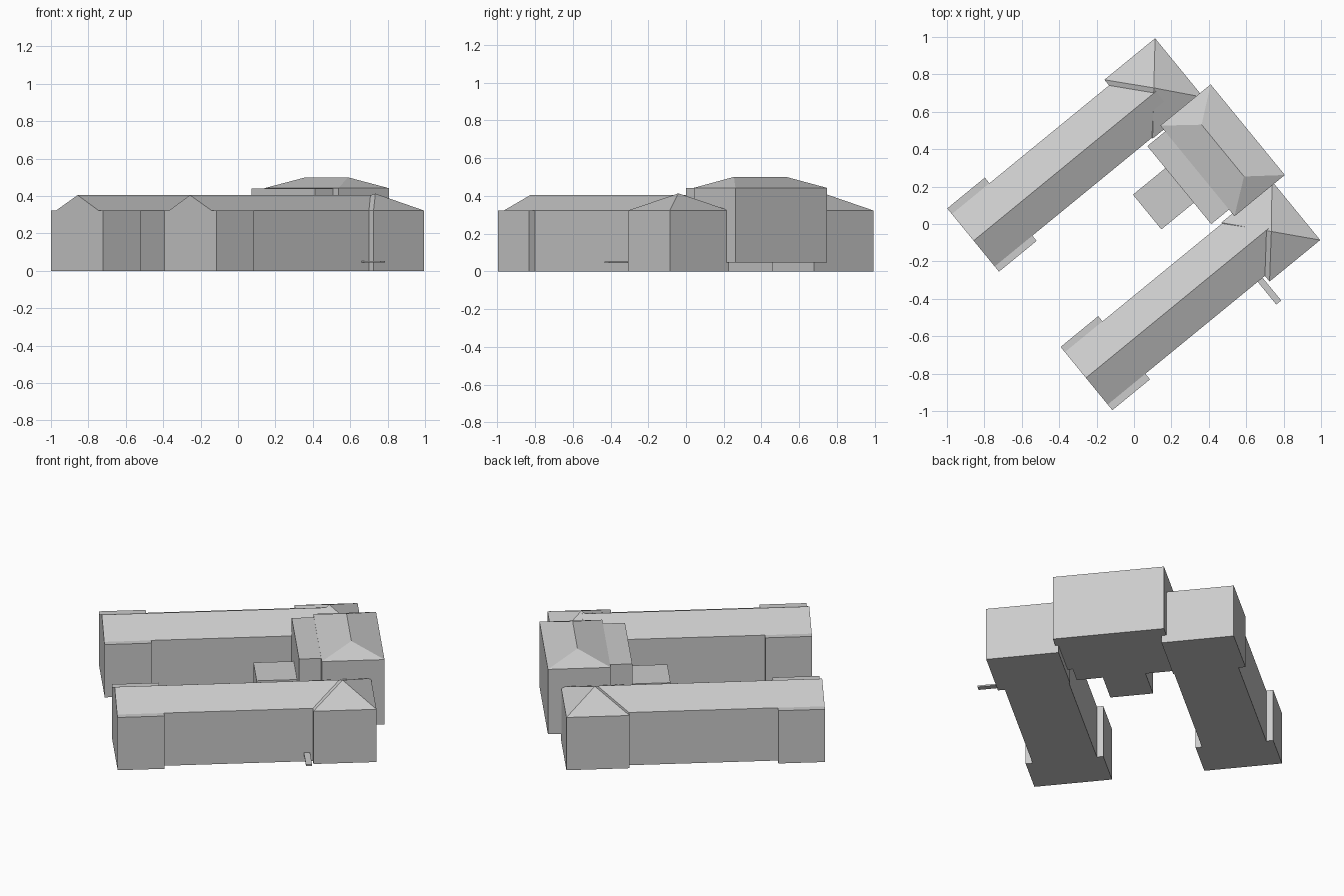
import bpy, bmesh, math
from mathutils import Matrix

cube = bpy.data.objects.get("Cube")
if cube:
    bpy.data.objects.remove(cube, do_unlink=True)

# Single plain grey for the whole complex
grey = bpy.data.materials.new("plain_grey")
grey.use_nodes = True
color = (0.6, 0.6, 0.6, 1)
grey.diffuse_color = color
grey.node_tree.nodes["Principled BSDF"].inputs["Base Color"].default_value = color

# The complex is laid out along its wings, then turned on the site
SITE = Matrix.Rotation(math.radians(39.3), 4, 'Z')


def building(name, a, b, z, ridge=(), side=1):
    """Box over the ranges a, b, z, with a roof rising to the ridge points."""
    points = [(p, q, h) for p in a for q in b for h in z] + list(ridge)
    bm = bmesh.new()
    for p, q, h in points:
        bm.verts.new((p, q * side, h))
    bmesh.ops.convex_hull(bm, input=bm.verts[:])
    bmesh.ops.dissolve_limit(bm, angle_limit=0.01, verts=bm.verts[:], edges=bm.edges[:])
    bmesh.ops.recalc_face_normals(bm, faces=bm.faces[:])
    bm.transform(SITE)
    mesh = bpy.data.meshes.new(name)
    bm.to_mesh(mesh)
    bm.free()
    mesh.materials.append(grey)
    obj = bpy.data.objects.new(name, mesh)
    bpy.context.scene.collection.objects.link(obj)
    return obj


EAVE = 0.322
START, BAY_END = -0.72, -0.46
INNER, OUTER, RIDGE = 0.296, 0.658, 0.474

# Two matching wings with gabled fronts and hipped rear pavilions
for label, side in (("left", 1), ("right", -1)):
    building(label + "_wing", (START, 0.54), (INNER, OUTER), (0, EAVE),
             [(START, RIDGE, 0.405), (0.54, RIDGE, 0.405)], side)
    building(label + "_outer_bay", (START, BAY_END), (OUTER, 0.697), (0, EAVE), side=side)
    building(label + "_inner_bay", (START, BAY_END), (0.26, INNER), (0, EAVE), side=side)
    building(label + "_rear_pavilion", (0.366, 0.716), (0.29, 0.697), (0, EAVE),
             [(0.543, 0.496, 0.413)], side)

# Raised central hall with hipped roof
BASE = 0.046
building("central_hall", (0.442, 0.79), (-0.308, 0.318), (BASE, 0.442),
         [(0.616, -0.176, 0.5), (0.616, 0.182, 0.5)])

# Flat-roofed link and porch in the courtyard
building("link_block", (0.319, 0.47), (-0.262, 0.277), (BASE, 0.44))
building("courtyard_porch", (0.095, 0.33), (-0.115, 0.125), (BASE, 0.247))

# Thin side landing on the outer wall
building("side_landing", (0.316, 0.35), (-0.815, -0.65), (0.044, 0.053))
